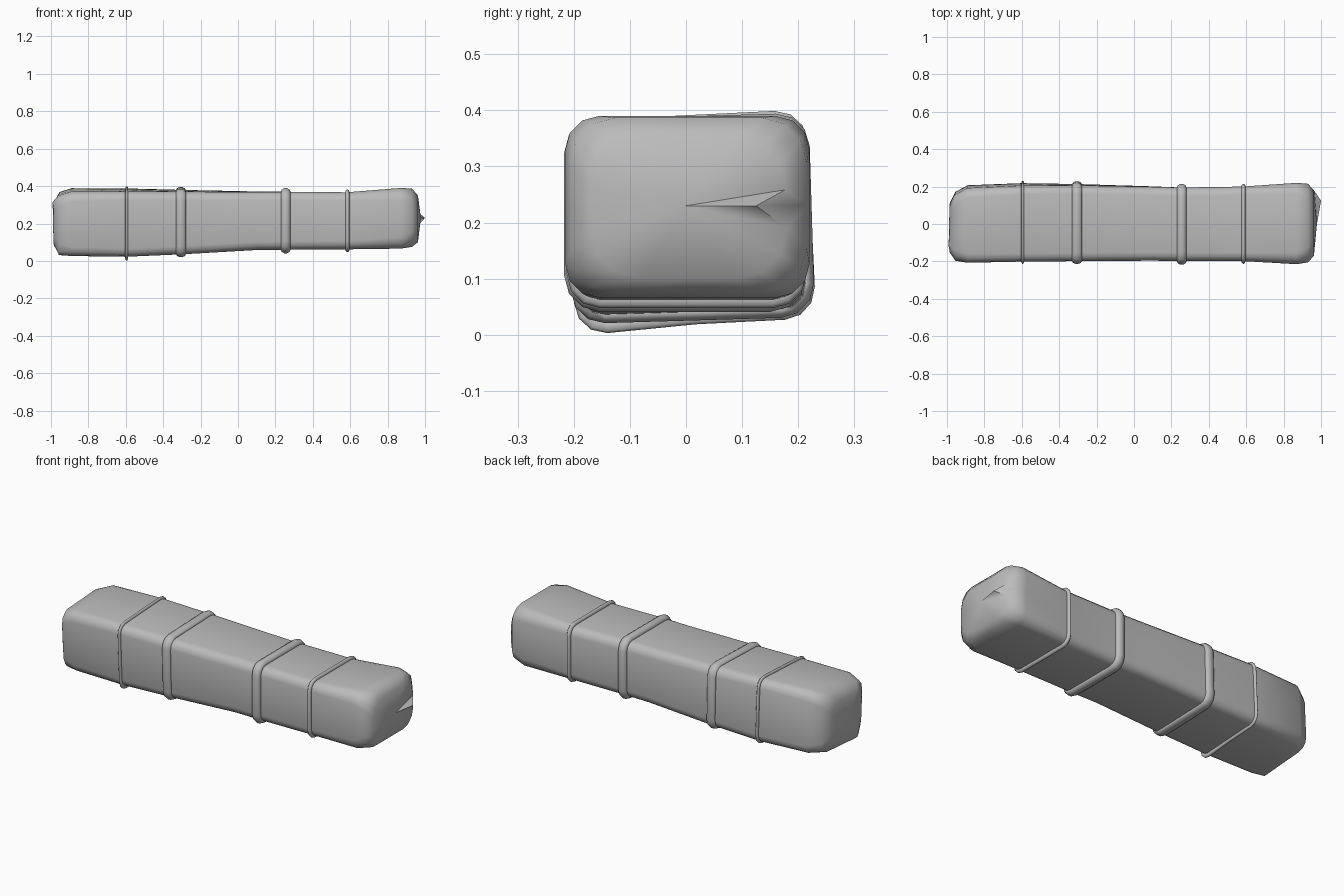
import bpy, bmesh, math
from mathutils import Vector

if "Cube" in bpy.data.objects:
    bpy.data.objects.remove(bpy.data.objects["Cube"])

grey = bpy.data.materials.new("plain grey")
grey.use_nodes = True
COLOUR = (0.5, 0.5, 0.5, 1)
grey.diffuse_color = COLOUR
grey.node_tree.nodes["Principled BSDF"].inputs["Base Color"].default_value = COLOUR

# Body stations: x, y min, y max, z min, z max, corner radius, roll
STATIONS = [
    (-0.985, -0.15, 0.11, 0.09, 0.31, 0.06, 0.06),
    (-0.955, -0.19, 0.165, 0.04, 0.36, 0.06, 0.07),
    (-0.89, -0.2, 0.2, 0.035, 0.38, 0.05, 0.06),
    (-0.6, -0.195, 0.212, 0.03, 0.38, 0.045, 0.05),
    (-0.3, -0.195, 0.21, 0.04, 0.375, 0.045, 0.03),
    (0.1, -0.195, 0.2, 0.06, 0.37, 0.045, 0.01),
    (0.25, -0.198, 0.195, 0.06, 0.37, 0.045, 0),
    (0.58, -0.198, 0.2, 0.062, 0.367, 0.045, 0),
    (0.87, -0.215, 0.22, 0.066, 0.39, 0.06, 0),
    (0.93, -0.205, 0.215, 0.075, 0.387, 0.08, 0),
    (0.962, -0.17, 0.18, 0.1, 0.35, 0.09, 0),
]


def station_at(x):
    """Blend the two stations on either side of x."""
    for a, b in zip(STATIONS, STATIONS[1:]):
        if a[0] <= x <= b[0]:
            t = (x - a[0]) / (b[0] - a[0])
            return [p + (q - p) * t for p, q in zip(a, b)]


def section(station, grow=0.0):
    """Rounded rectangle in the plane x = station x, rolled about its centre."""
    x, y0, y1, z0, z1, r, roll = station
    cy, cz = (y0 + y1) / 2, (z0 + z1) / 2
    hy, hz = (y1 - y0) / 2, (z1 - z0) / 2
    pts = []
    for k, (sy, sz) in enumerate([(1, 1), (-1, 1), (-1, -1), (1, -1)]):
        for i in range(4):
            a = math.pi / 2 * (k + i / 3)
            y = sy * (hy - r) + (r + grow) * math.cos(a)
            z = sz * (hz - r) + (r + grow) * math.sin(a)
            c, s = math.cos(roll), math.sin(roll)
            pts.append(Vector((x, cy + y * c - z * s, cz + y * s + z * c)))
        # shallow bulge in the middle of each side
        a = math.pi / 2 * (k + 1)
        pts.append(Vector((x, cy + (hy + grow) * math.cos(a) - (hz + grow) * math.sin(a) * math.sin(roll),
                           cz + (hz + grow) * math.sin(a) + (hy + grow) * math.cos(a) * math.sin(roll))))
    return pts


def loft(name, rings, tips=None, closed=False, angle=50):
    bm = bmesh.new()
    loops = [[bm.verts.new(p) for p in ring] for ring in rings]
    n = len(loops[0])
    pairs = list(zip(loops, loops[1:]))
    if closed:
        pairs.append((loops[-1], loops[0]))
    for a, b in pairs:
        for i in range(n):
            bm.faces.new((a[i], a[(i + 1) % n], b[(i + 1) % n], b[i]))
    if tips:
        for loop, tip in zip((loops[0], loops[-1]), tips):
            v = bm.verts.new(tip)
            for i in range(n):
                bm.faces.new((loop[i], loop[(i + 1) % n], v))
    bmesh.ops.recalc_face_normals(bm, faces=bm.faces)
    mesh = bpy.data.meshes.new(name)
    bm.to_mesh(mesh)
    bm.free()
    obj = bpy.data.objects.new(name, mesh)
    bpy.context.collection.objects.link(obj)
    mesh.materials.append(grey)
    bpy.ops.object.select_all(action='DESELECT')
    obj.select_set(True)
    bpy.context.view_layer.objects.active = obj
    bpy.ops.object.shade_smooth_by_angle(angle=math.radians(angle))
    return obj


# Wrapped body, with crumpled ends where chosen folds are pulled outwards
rings = [section(s) for s in STATIONS]
FOLDS = [
    ((-1.0, -0.12, 0.33), 0.07),
    ((-0.96, -0.15, 0.03), 0.06),
    ((-0.985, 0.14, 0.31), 0.05),
    ((-0.98, 0.13, 0.09), 0.05),
    ((0.995, 0.12, 0.23), 0.08),
    ((0.955, -0.18, 0.08), 0.06),
]
for target, reach in FOLDS:
    target = Vector(target)
    for p in rings[0] + rings[1] + rings[-1]:
        d = (p - target).length
        if d < reach:
            p += (target - p) * (1 - d / reach) * 0.8
# small pinched fold standing out of the left end
nearest = min(rings[-1], key=lambda p: (p - Vector((0.96, 0.18, 0.23))).length)
nearest[:] = (1.0, 0.125, 0.23)
loft("wrapped_body", rings, tips=((-0.99, -0.03, 0.2), (0.978, 0, 0.23)))

# Binding cords: name, x, half width, height above the body
CORDS = [
    ("outer_right_cord", -0.595, 0.008, 0.012),
    ("inner_right_cord", -0.305, 0.026, 0.015),
    ("inner_left_cord", 0.255, 0.026, 0.02),
    ("outer_left_cord", 0.585, 0.011, 0.015),
]
for name, x, half, height in CORDS:
    rings = []
    for i in range(10):
        a = 2 * math.pi * i / 10
        s = station_at(x)
        s[0] = x + half * math.cos(a)
        rings.append(section(s, height * math.sin(a)))
    cord = loft(name, rings, closed=True, angle=60)
    # the outer right cord dips to a low corner at the front
    if name == "outer_right_cord":
        for v in cord.data.vertices:
            if v.co.z < 0.08 and v.co.y < -0.1:
                v.co.z -= 0.008
